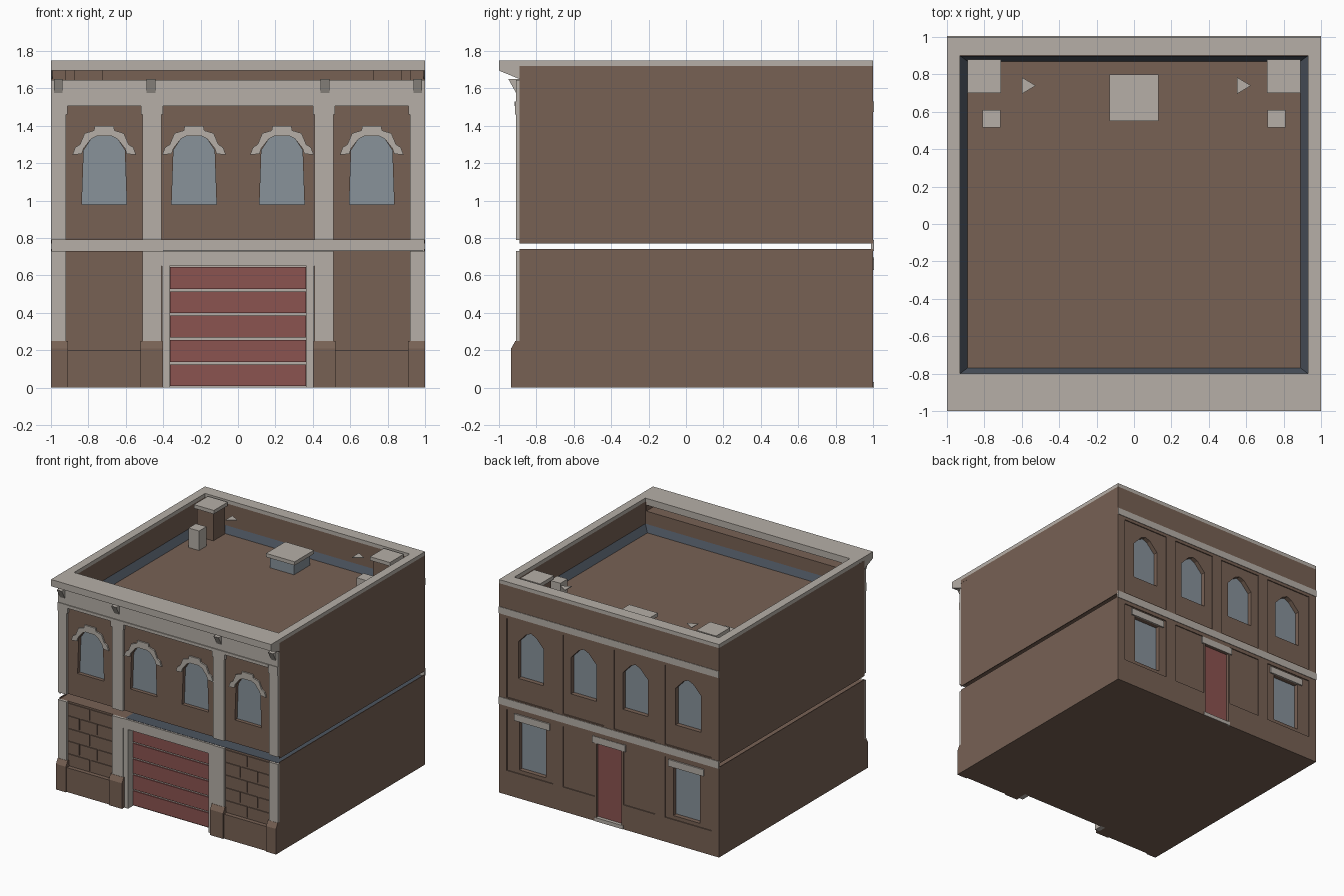
import bpy, bmesh

cube = bpy.data.objects.get("Cube")
if cube:
    bpy.data.objects.remove(cube, do_unlink=True)


def material(name, *rgb):
    lin = [((c / 255 + 0.055) / 1.055) ** 2.4 for c in rgb] + [1]
    m = bpy.data.materials.new(name)
    m.use_nodes = True
    m.diffuse_color = lin
    m.node_tree.nodes["Principled BSDF"].inputs["Base Color"].default_value = lin
    return m


BROWN = material("brown_wall", 119, 97, 84)
TRIM = material("pale_stone", 182, 175, 167)
RED = material("red_door", 139, 83, 80)
GLASS = material("window_glass", 136, 146, 154)
SLATE = material("slate_flashing", 76, 84, 95)


def finish(name, bm, mat):
    bmesh.ops.recalc_face_normals(bm, faces=bm.faces)
    me = bpy.data.meshes.new(name)
    bm.to_mesh(me)
    bm.free()
    me.materials.append(mat)
    ob = bpy.data.objects.new(name, me)
    bpy.context.collection.objects.link(ob)
    return ob


def prism(name, pts, axis, a, b, mat):
    """Extrude a profile: axis 'x' takes (y, z), 'y' takes (x, z), 'z' takes (x, y)."""
    place = {"x": lambda p, t: (t, *p), "y": lambda p, t: (p[0], t, p[1]),
             "z": lambda p, t: (*p, t)}[axis]
    bm = bmesh.new()
    lo = [bm.verts.new(place(p, a)) for p in pts]
    hi = [bm.verts.new(place(p, b)) for p in pts]
    bm.faces.new(lo)
    bm.faces.new(hi[::-1])
    for i in range(len(pts)):
        j = (i + 1) % len(pts)
        bm.faces.new((lo[i], lo[j], hi[j], hi[i]))
    return finish(name, bm, mat)


def box(name, x0, x1, y0, y1, z0, z1, mat):
    return prism(name, [(x0, y0), (x1, y0), (x1, y1), (x0, y1)], "z", z0, z1, mat)


def pair(name, x0, x1, *rest):
    """A box and its mirror image across the middle."""
    return [box("left_" + name, x0, x1, *rest), box("right_" + name, -x1, -x0, *rest)]


def cut(target, cutters):
    for c in cutters:
        mod = target.modifiers.new("opening", "BOOLEAN")
        mod.operation = "DIFFERENCE"
        mod.solver = "EXACT"
        mod.object = c
        bpy.context.view_layer.objects.active = target
        bpy.ops.object.modifier_apply(modifier=mod.name)
        bpy.data.objects.remove(c, do_unlink=True)


def mirrored(half, cx=0):
    return [(cx + x, z) for x, z in half] + [(cx - x, z) for x, z in half[::-1] if x]


FRONT, BACK = -0.89, 1.0
BAY = 0.008
ROOF = 1.485
CENTRES = (-0.715, -0.235, 0.235, 0.715)
FRONT_ARCH = [(0.12, 0.98), (0.11, 1.27), (0.07, 1.33), (0.04, 1.345)]
BACK_ARCH = [(0.115, 0.98), (0.115, 1.28), (0.045, 1.355), (0, 1.375)]

# Upper storey with roof well, slit below the cornice, arched openings and rear bays
upper = box("upper_storey", -1, 1, FRONT, BACK, 0.79, 1.72, BROWN)
cutters = [box("cutter", -0.93, 0.93, -0.8, 0.9, ROOF, 2, BROWN),
           box("cutter", -0.92, 0.92, -1.1, -0.79, 1.645, 2, BROWN)]
cutters += pair("cutter", 0.51, 0.93, BACK - BAY, 1.1, 0.8, 1.45, BROWN)
cutters += pair("cutter", 0.045, 0.42, BACK - BAY, 1.1, 0.8, 1.45, BROWN)
for c in CENTRES:
    cutters.append(prism("cutter", mirrored(FRONT_ARCH, c), "y", -1.1, FRONT + 0.035, BROWN))
    cutters.append(prism("cutter", mirrored(BACK_ARCH, c), "y", BACK - 0.05, 1.1, BROWN))
cut(upper, cutters)

# Arched glass and front hoods
HOOD = [(0.12, 1.25), (0.17, 1.245), (0.155, 1.285), (0.13, 1.3), (0.105, 1.36),
        (0.055, 1.375), (0.05, 1.4)]
HOOD_INNER = [(0.11, 1.28), (0.07, 1.33), (0.04, 1.345)]
for c in CENTRES:
    prism("front_arched_glass", mirrored(FRONT_ARCH, c), "y", FRONT + 0.03, FRONT + 0.037, GLASS)
    prism("rear_arched_glass", mirrored(BACK_ARCH, c), "y", BACK - 0.052, BACK - 0.045, GLASS)
    outline = mirrored(HOOD, c) + [(c - x, z) for x, z in HOOD_INNER]
    outline += [(c + x, z) for x, z in HOOD_INNER[::-1]]
    prism("window_hood", outline, "y", FRONT - 0.012, FRONT, TRIM)

# Ground storey with garage and rear openings
lower = box("ground_storey", -1, 1, FRONT, BACK, 0, 0.73, BROWN)
cutters = pair("cutter", 0.51, 0.93, BACK - BAY, 1.1, 0.2, 0.7, BROWN)
cutters += pair("cutter", 0.13, 0.42, BACK - BAY, 1.1, 0.2, 0.7, BROWN)
cutters += pair("cutter", 0.58, 0.82, BACK - 0.05, 1.1, 0.23, 0.63, BROWN)
cutters.append(box("cutter", -0.115, 0.115, BACK - 0.03, 1.1, 0.02, 0.64, BROWN))
cutters.append(box("cutter", -0.405, 0.405, -1.1, FRONT + 0.06, -0.1, 0.65, BROWN))
cut(lower, cutters)
pair("rear_window_glass", 0.58, 0.82, BACK - 0.052, BACK - 0.045, 0.23, 0.63, GLASS)
pair("rear_window_lintel", 0.54, 0.86, BACK - 0.012, BACK + 0.004, 0.63, 0.685, TRIM)
box("rear_door", -0.115, 0.115, BACK - 0.032, BACK - 0.025, 0.02, 0.64, RED)
box("rear_door_lintel", -0.15, 0.15, BACK - 0.012, BACK + 0.004, 0.64, 0.695, TRIM)
box("rear_door_step", -0.13, 0.13, BACK - 0.03, BACK + 0.004, 0, 0.03, TRIM)

# Open joint between storeys: side lips, slate floor and rear band
pair("lower_side_lip", 0.994, 1, FRONT, BACK, 0.73, 0.74, BROWN)
pair("upper_side_lip", 0.994, 1, FRONT, BACK, 0.77, 0.79, BROWN)
box("floor_joint", -0.4, 0.99, FRONT, 0.98, 0.73, 0.732, SLATE)
box("rear_floor_band", -1, 1, 0.99, BACK + 0.004, 0.73, 0.79, TRIM)
box("rear_upper_band", -1, 1, BACK, BACK + 0.004, 1.475, 1.53, TRIM)

# Frieze above the front wall
box("frieze", -1, 1, FRONT - 0.018, FRONT, 1.53, 1.645, TRIM)
box("frieze_moulding", -0.915, 0.915, FRONT - 0.026, FRONT, 1.505, 1.53, TRIM)

# Front pilasters with capitals and plinths
for name, x0, x1 in (("corner", 0.92, 1), ("inner", 0.41, 0.51)):
    pair(name + "_upper_pilaster", x0, x1, FRONT - 0.02, FRONT, 0.79, 1.5, TRIM)
    pair(name + "_capital", x0 - 0.008, min(1, x1 + 0.008), FRONT - 0.023, FRONT, 1.46, 1.53, TRIM)
    pair(name + "_lower_pilaster", x0, x1, FRONT - 0.02, FRONT, 0.25, 0.73, TRIM)
    for s in (-1, 1):
        a, b = sorted((s * (x0 - 0.01), s * min(1, x1 + 0.01)))
        prism(name + "_plinth", [(FRONT, 0), (-0.935, 0), (-0.935, 0.21), (-0.912, 0.25), (FRONT, 0.25)],
              "x", a, b, BROWN)
pair("wall_base", 0.51, 0.92, -0.925, FRONT, 0, 0.2, BROWN)

# Brick panels in staggered courses
for row in range(5):
    z = 0.21 + row * 0.104
    joints = [0.51, 0.715, 0.92] if row % 2 == 0 else [0.51, 0.65, 0.81, 0.92]
    for a, b in zip(joints, joints[1:]):
        pair("brick", a + 0.005, b - 0.005, FRONT - 0.007, FRONT, z, z + 0.09, BROWN)

# Garage door and surround
pair("garage_jamb", 0.365, 0.405, -0.905, FRONT + 0.06, 0, 0.65, TRIM)
box("garage_lintel", -0.41, 0.41, -0.905, FRONT, 0.65, 0.73, TRIM)
box("garage_backing", -0.365, 0.365, FRONT + 0.055, FRONT + 0.06, 0, 0.65, TRIM)
for i in range(5):
    z = 0.008 + i * 0.13
    box("garage_slat", -0.363, 0.363, FRONT + 0.045, FRONT + 0.056, z, z + 0.117, RED)

# Cornice with thin end plates and brackets
box("cornice", -1, 1, -1, -0.8, 1.695, 1.75, TRIM)
for a, b in ((-1, -0.992), (0.992, 1)):
    prism("cornice_end", [(-1, 1.695), (FRONT, 1.695), (FRONT, 1.65)], "x", a, b, TRIM)
for x in (-0.96, -0.465, 0.465, 0.96):
    prism("bracket", [(FRONT, 1.65), (-0.95, 1.65), (-0.908, 1.575), (FRONT, 1.575)],
          "x", x - 0.023, x + 0.023, TRIM)

# Parapet coping
pair("side_coping", 0.93, 1, -0.8, 1, 1.72, 1.75, TRIM)
pair("side_coping_end", 0.994, 1.0005, FRONT, -0.8, 1.69, 1.72, BROWN)
box("rear_coping", -0.93, 0.93, 0.9, 1, 1.72, 1.75, TRIM)

# Sloped flashing around the roof edge
bm = bmesh.new()
rings = []
for x, y0, y1, z in ((0.929, -0.799, 0.899, ROOF + 0.055), (0.89, -0.77, 0.87, ROOF + 0.001)):
    rings.append([bm.verts.new((*p, z)) for p in ((-x, y0), (x, y0), (x, y1), (-x, y1))])
for i in range(4):
    j = (i + 1) % 4
    bm.faces.new((rings[0][i], rings[0][j], rings[1][j], rings[1][i]))
flashing = finish("roof_flashing", bm, SLATE)
if flashing.data.polygons[0].normal.z < 0:
    flashing.data.flip_normals()

# Roof fittings
pair("chimney_body", 0.725, 0.875, 0.715, 0.865, ROOF, 1.715, BROWN)
pair("chimney_cap", 0.71, 0.89, 0.7, 0.88, 1.715, 1.745, TRIM)
pair("roof_vent", 0.715, 0.81, 0.515, 0.61, ROOF, 1.645, TRIM)
box("skylight_body", -0.11, 0.11, 0.57, 0.78, ROOF, 1.575, GLASS)
box("skylight_cap", -0.13, 0.13, 0.55, 0.8, 1.575, 1.605, TRIM)
for x in (-0.6, 0.55):
    prism("roof_fin", [(x, 0.695), (x + 0.075, 0.74), (x, 0.785)], "z", 1.695, 1.7, TRIM)
